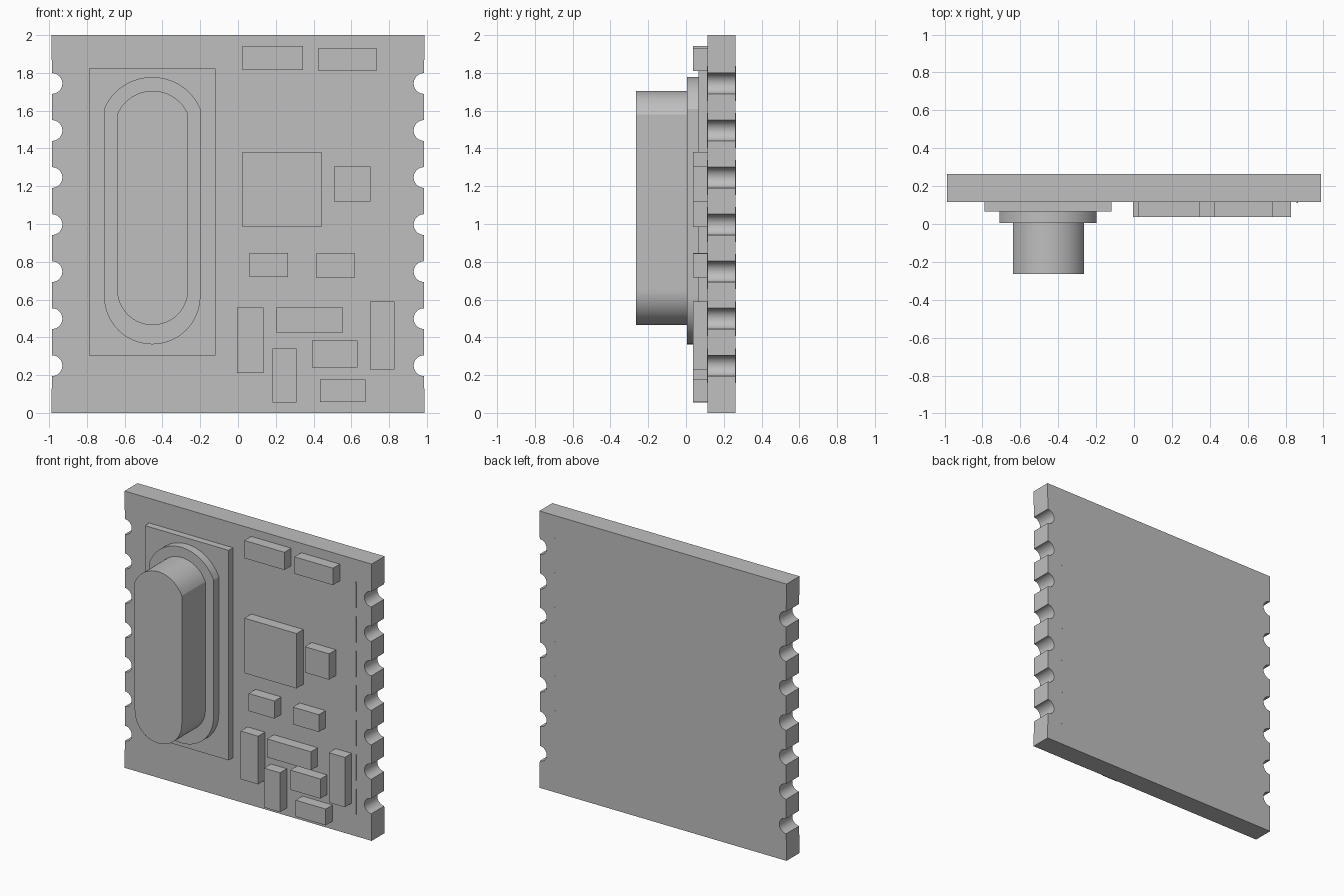
import bpy, bmesh, math

default_cube = bpy.data.objects.get("Cube")
if default_cube:
    bpy.data.objects.remove(default_cube, do_unlink=True)

# One plain grey for every part
grey = bpy.data.materials.new("plain_grey")
grey.use_nodes = True
colour = (0.52, 0.52, 0.52, 1.0)
grey.diffuse_color = colour
grey.node_tree.nodes["Principled BSDF"].inputs["Base Color"].default_value = colour

BOARD_FRONT, BOARD_BACK = 0.115, 0.263
HALF_WIDTH, HEIGHT = 0.988, 2.0


def extrude_profile(name, outline, front, back, smooth=False):
    """Extrude an outline of (x, z) points along y."""
    bm = bmesh.new()
    face = bm.faces.new([bm.verts.new((x, front, z)) for x, z in outline])
    extruded = bmesh.ops.extrude_face_region(bm, geom=[face])
    moved = [v for v in extruded["geom"] if isinstance(v, bmesh.types.BMVert)]
    bmesh.ops.translate(bm, verts=moved, vec=(0, back - front, 0))
    bmesh.ops.recalc_face_normals(bm, faces=bm.faces)
    mesh = bpy.data.meshes.new(name)
    bm.to_mesh(mesh)
    bm.free()
    mesh.materials.append(grey)
    obj = bpy.data.objects.new(name, mesh)
    bpy.context.collection.objects.link(obj)
    if smooth:
        bpy.ops.object.select_all(action="DESELECT")
        obj.select_set(True)
        bpy.context.view_layer.objects.active = obj
        bpy.ops.object.shade_smooth_by_angle(angle=math.radians(25))
    return obj


def add_box(name, x0, x1, z0, z1, front, back):
    return extrude_profile(name, [(x0, z0), (x1, z0), (x1, z1), (x0, z1)], front, back)


def arc(cx, cz, radius, start, end, steps):
    """Points on an arc, angles in radians."""
    angles = [start + (end - start) * i / steps for i in range(steps + 1)]
    return [(cx + radius * math.cos(a), cz + radius * math.sin(a)) for a in angles]


def capsule(cx, half_width, bottom, shoulder, top):
    """Upright outline: round bottom, straight sides, shallow arched top."""
    rise = top - shoulder
    radius = (half_width ** 2 + rise ** 2) / (2 * rise)
    spread = math.asin(half_width / radius)
    mid = math.pi / 2
    lower = arc(cx, bottom + half_width, half_width, math.pi, 2 * math.pi, 32)
    upper = arc(cx, top - radius, radius, mid - spread, mid + spread, 24)
    return lower + upper


# Circuit board with half-round notches down both edges
notch_heights = [0.25 + 0.249 * i for i in range(7)]
right_edge = [(HALF_WIDTH, 0)]
for z in notch_heights:
    right_edge += arc(HALF_WIDTH - 0.003, z, 0.055, 1.5 * math.pi, 0.5 * math.pi, 16)
right_edge.append((HALF_WIDTH, HEIGHT))
left_edge = [(-x, z) for x, z in reversed(right_edge)]
extrude_profile("circuit_board", right_edge + left_edge, BOARD_FRONT, BOARD_BACK, smooth=True)

# Thin contact strips beside the notches, showing on both faces
for i, z in enumerate(notch_heights):
    add_box(f"contact_strip_{i + 1}", 0.858, 0.866, z - 0.093, z + 0.092,
            BOARD_FRONT - 0.004, BOARD_BACK + 0.002)

# Oscillator: base plate, flange and tall can
add_box("oscillator_base", -0.79, -0.12, 0.305, 1.822, 0.065, BOARD_FRONT)
extrude_profile("oscillator_flange", capsule(-0.454, 0.255, 0.363, 1.61, 1.778),
                0.004, 0.065, smooth=True)
extrude_profile("oscillator_can", capsule(-0.452, 0.188, 0.465, 1.58, 1.705),
                -0.265, 0.004, smooth=True)

# Surface components: left, right, bottom, top
components = {
    "top_resistor_inner": (0.025, 0.345, 1.815, 1.943),
    "top_resistor_outer": (0.425, 0.733, 1.81, 1.932),
    "main_chip": (0.025, 0.442, 0.985, 1.382),
    "small_chip": (0.508, 0.702, 1.118, 1.305),
    "middle_capacitor_inner": (0.06, 0.265, 0.72, 0.847),
    "middle_capacitor_outer": (0.413, 0.62, 0.718, 0.843),
    "upright_resistor_inner": (-0.005, 0.135, 0.21, 0.558),
    "long_resistor": (0.205, 0.557, 0.425, 0.558),
    "upright_resistor_outer": (0.7, 0.828, 0.23, 0.59),
    "lower_capacitor": (0.392, 0.633, 0.24, 0.382),
    "upright_capacitor": (0.182, 0.31, 0.056, 0.34),
    "bottom_capacitor": (0.435, 0.675, 0.058, 0.176),
}
for name, (x0, x1, z0, z1) in components.items():
    add_box(name, x0, x1, z0, z1, 0.037, BOARD_FRONT)
